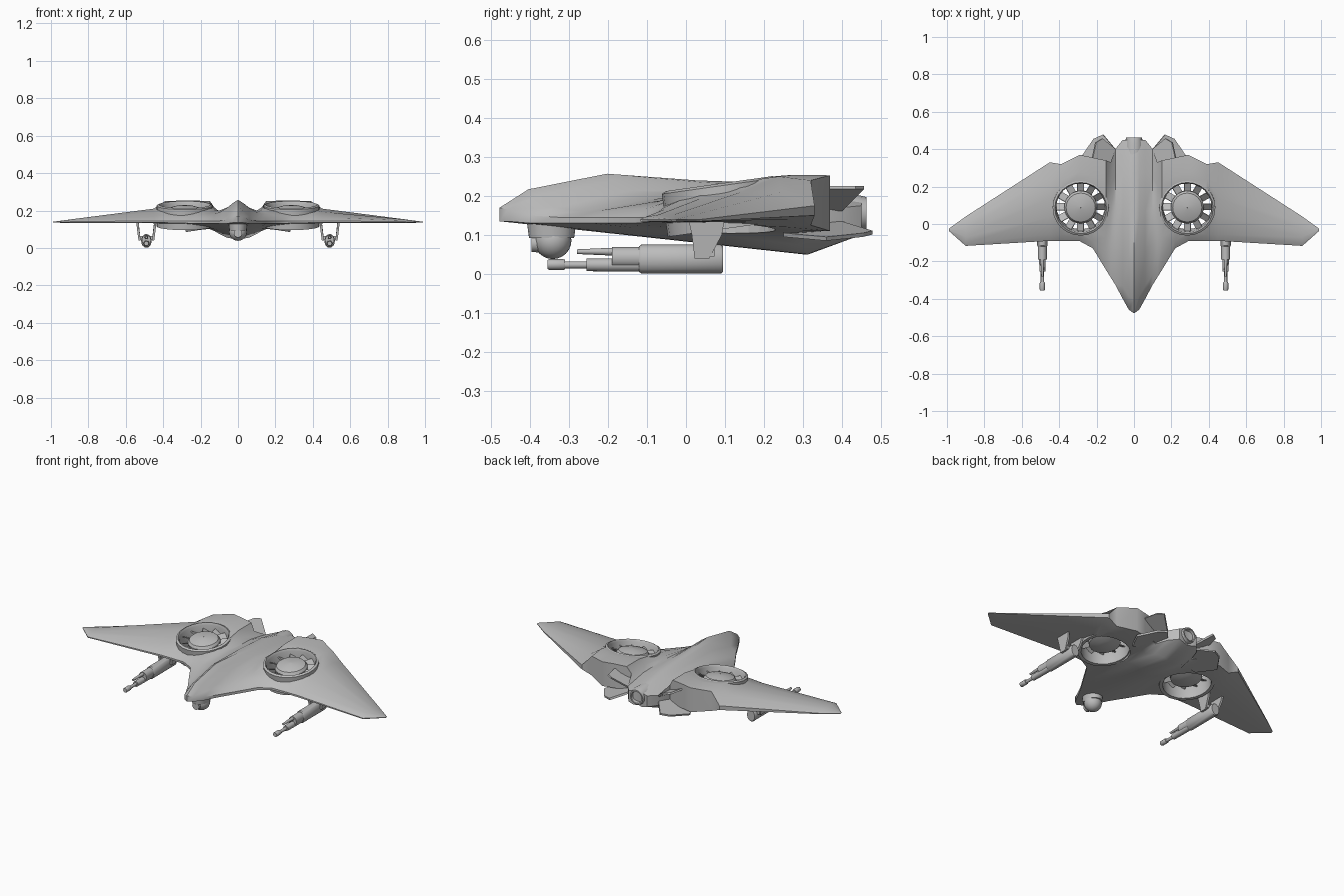
import bpy, bmesh, math
from mathutils import Matrix, Vector

if "Cube" in bpy.data.objects:
    bpy.data.objects.remove(bpy.data.objects["Cube"])

grey = bpy.data.materials.new("plain_grey")
grey.diffuse_color = (0.5, 0.5, 0.5, 1)
grey.use_nodes = True
grey.node_tree.nodes["Principled BSDF"].inputs["Base Color"].default_value = grey.diffuse_color


def finish(name, bm, smooth=35):
    bmesh.ops.recalc_face_normals(bm, faces=bm.faces)
    me = bpy.data.meshes.new(name)
    bm.to_mesh(me)
    bm.free()
    ob = bpy.data.objects.new(name, me)
    me.materials.append(grey)
    bpy.context.collection.objects.link(ob)
    bpy.context.view_layer.objects.active = ob
    for o in bpy.context.selected_objects:
        o.select_set(False)
    ob.select_set(True)
    if smooth:
        bpy.ops.object.shade_smooth_by_angle(angle=math.radians(smooth))
    return ob


def loft(name, rings, closed=False, smooth=35):
    """Skin a list of equal point loops; capped ends, or joined into a ring."""
    bm = bmesh.new()
    vs = [[bm.verts.new(p) for p in r] for r in rings]
    n = len(vs[0])
    pairs = list(zip(vs, vs[1:])) + ([(vs[-1], vs[0])] if closed else [])
    for a, b in pairs:
        for i in range(n):
            j = (i + 1) % n
            bm.faces.new((a[i], a[j], b[j], b[i]))
    if not closed:
        bm.faces.new(vs[0])
        bm.faces.new(vs[-1])
    return finish(name, bm, smooth)


def tube_y(name, x, z, profile, n=16, sx=1.0):
    """Round body along y from (y, radius) pairs."""
    return loft(name, [[(x + sx * r * math.cos(k * math.tau / n), y,
                         z + r * math.sin(k * math.tau / n)) for k in range(n)]
                       for y, r in profile])


def plate(name, pts, offset):
    """Thin solid from an outline pushed both ways along offset."""
    o = Vector(offset)
    return loft(name, [[Vector(p) - o for p in pts], [Vector(p) + o for p in pts]], smooth=0)


# Blended hull and wings: x, leading y, trailing y, six top heights, five bottom heights
TOP = (0, .08, .3, .55, .8, 1)
BOT = (1, .85, .6, .3, 0)
SECTIONS = [
    (0, -.478, .44, .17, .217, .257, .24, .232, .19, .10, .05, .075, .105, .135),
    (.028, -.458, .45, .165, .20, .24, .235, .222, .185, .10, .05, .075, .105, .135),
    (.06, -.40, .45, .15, .17, .213, .215, .205, .175, .11, .055, .08, .105, .13),
    (.10, -.325, .40, .145, .16, .19, .20, .195, .17, .11, .075, .09, .11, .13),
    (.125, -.285, .33, .145, .16, .183, .203, .215, .21, .11, .09, .10, .115, .13),
    (.15, -.245, .34, .145, .16, .187, .225, .25, .25, .11, .10, .105, .12, .13),
    (.22, -.13, .355, .145, .17, .21, .238, .253, .253, .11, .105, .11, .12, .13),
    (.29, -.092, .37, .145, .175, .217, .241, .254, .253, .11, .11, .115, .125, .133),
    (.39, -.09, .32, .145, .17, .21, .236, .25, .24, .125, .12, .125, .13, .135),
]
WING = [
    (.45, -.09, .33, .145, .165, .193, .21, .21, .175, .15, .14, .133, .132, .135),
    (.90, -.117, .04, .14, .146, .152, .152, .148, .14, .135, .134, .133, .133, .135),
    (.99, -.037, -.025, .139, .14, .14, .14, .14, .139, .136, .136, .136, .136, .136),
]


def section(s, side):
    x, a, b = s[:3]
    return [(side * x, a + (b - a) * f, z) for f, z in zip(TOP + BOT, s[3:])]


half = SECTIONS + WING
hull = loft("hull", [section(s, -1) for s in reversed(half)] + [section(s, 1) for s in half[1:]], smooth=40)

# Lift fans: hole through hull, lining ring, blades and hub
FX, FY, N = .285, .09, 24
TILT = Matrix.Translation((0, FY, .2)) @ Matrix.Rotation(math.radians(8), 4, 'X')


def fan_ring(side, prof):
    rings = []
    for k in range(N):
        a = k * math.tau / N
        rings.append([Matrix.Translation((side * FX, 0, 0)) @ TILT @
                      Vector((r * math.cos(a), r * math.sin(a), z)) for r, z in prof])
    return rings


for side, tag in ((-1, "left"), (1, "right")):
    bm = bmesh.new()
    bmesh.ops.create_cone(bm, cap_ends=True, segments=N, radius1=.14, radius2=.14, depth=.5,
                          matrix=Matrix.Translation((side * FX, FY, .2)))
    cutter = finish(tag + "_fan_cutter", bm, 0)
    cutter.hide_render = True
    cutter.hide_set(True)
    mod = hull.modifiers.new(tag + "_fan_hole", 'BOOLEAN')
    mod.object = cutter
    mod.solver = 'EXACT'

    loft(tag + "_fan_ring", fan_ring(side, [(.131, -.085), (.131, .02), (.138, .032),
                                            (.150, .026), (.150, -.085)]), closed=True)
    # hub with a shallow dome
    prof = [(.04, -.06), (.085, -.045), (.088, .0), (.078, .014), (.045, .024), (.001, .027), (.001, -.06)]
    loft(tag + "_fan_hub", fan_ring(side, prof), closed=True)
    # pitched blades
    bm = bmesh.new()
    for k in range(12):
        m = (Matrix.Translation((side * FX, 0, 0)) @ TILT @ Matrix.Rotation(k * math.tau / 12, 4, 'Z')
             @ Matrix.Translation((.109, 0, -.012)) @ Matrix.Rotation(math.radians(35), 4, 'X')
             @ Matrix.Diagonal((.05, .042, .005, 1)))
        bmesh.ops.create_cube(bm, size=1, matrix=m)
    finish(tag + "_fan_blades", bm, 0)

    # Tail fins, one raised and one lowered each side
    plate(tag + "_upper_fin", [(side * .07, .25, .16), (side * .10, .40, .165), (side * .17, .457, .222),
                               (side * .205, .435, .222), (side * .23, .32, .222)],
          (side * -.003, 0, .004))
    plate(tag + "_lower_fin", [(side * .07, .25, .13), (side * .10, .40, .13), (side * .165, .478, .106),
                               (side * .215, .455, .10), (side * .28, .36, .09), (side * .22, .25, .10)],
          (side * .002, 0, .005))

    # Gun pods with stepped barrels and pylons
    gx = side * .49
    tube_y(tag + "_gun_body", gx, .038, [(-.12, .033), (-.115, .037), (.09, .037), (.095, .033)], sx=.75)
    tube_y(tag + "_gun_collar", gx, .042, [(-.19, .027), (-.12, .027)], sx=.9)
    tube_y(tag + "_gun_barrel", gx, .023, [(-.255, .016), (-.19, .017), (-.12, .017)])
    tube_y(tag + "_gun_inner_barrel", gx, .023, [(-.32, .009), (-.25, .009)], 12)
    tube_y(tag + "_gun_muzzle", gx, .024, [(-.355, .012), (-.35, .014), (-.315, .014), (-.31, .012)], 12)
    tube_y(tag + "_gun_upper_barrel", gx, .057, [(-.28, .006), (-.19, .01)], 12)
    for e, edge in ((-1, "inner"), (1, "outer")):
        x0, x1 = gx + e * .036, gx + e * .048
        plate(f"{tag}_{edge}_pylon", [(x1, .005, .145), (x1, .1, .145), (x1 - e * .004, .092, .10),
                                      (x0, .06, .04), (x0, .022, .04), (x1 - e * .004, .015, .10)],
              (.006, 0, 0))
    bm = bmesh.new()
    bmesh.ops.create_cube(bm, size=1, matrix=Matrix.Translation((gx, .055, .055))
                          @ Matrix.Diagonal((.08, .035, .02, 1)))
    finish(tag + "_gun_mount", bm, 0)

# Rear exhaust tube with a recessed mouth
tube_y("rear_exhaust", 0, .155, [(.27, .05), (.43, .05), (.463, .042), (.463, .034), (.42, .03)])

# Chin sensor: collar, ball and lens
bm = bmesh.new()
bmesh.ops.create_cone(bm, cap_ends=True, segments=20, radius1=.058, radius2=.064, depth=.045,
                      matrix=Matrix.Translation((0, -.345, .115)) @ Matrix.Diagonal((.8, 1, 1, 1)))
finish("sensor_collar", bm)
bm = bmesh.new()
bmesh.ops.create_uvsphere(bm, u_segments=20, v_segments=12, radius=.048,
                          matrix=Matrix.Translation((0, -.342, .086)))
finish("sensor_ball", bm)
tube_y("sensor_lens", 0, .078, [(-.396, .022), (-.35, .024)])
